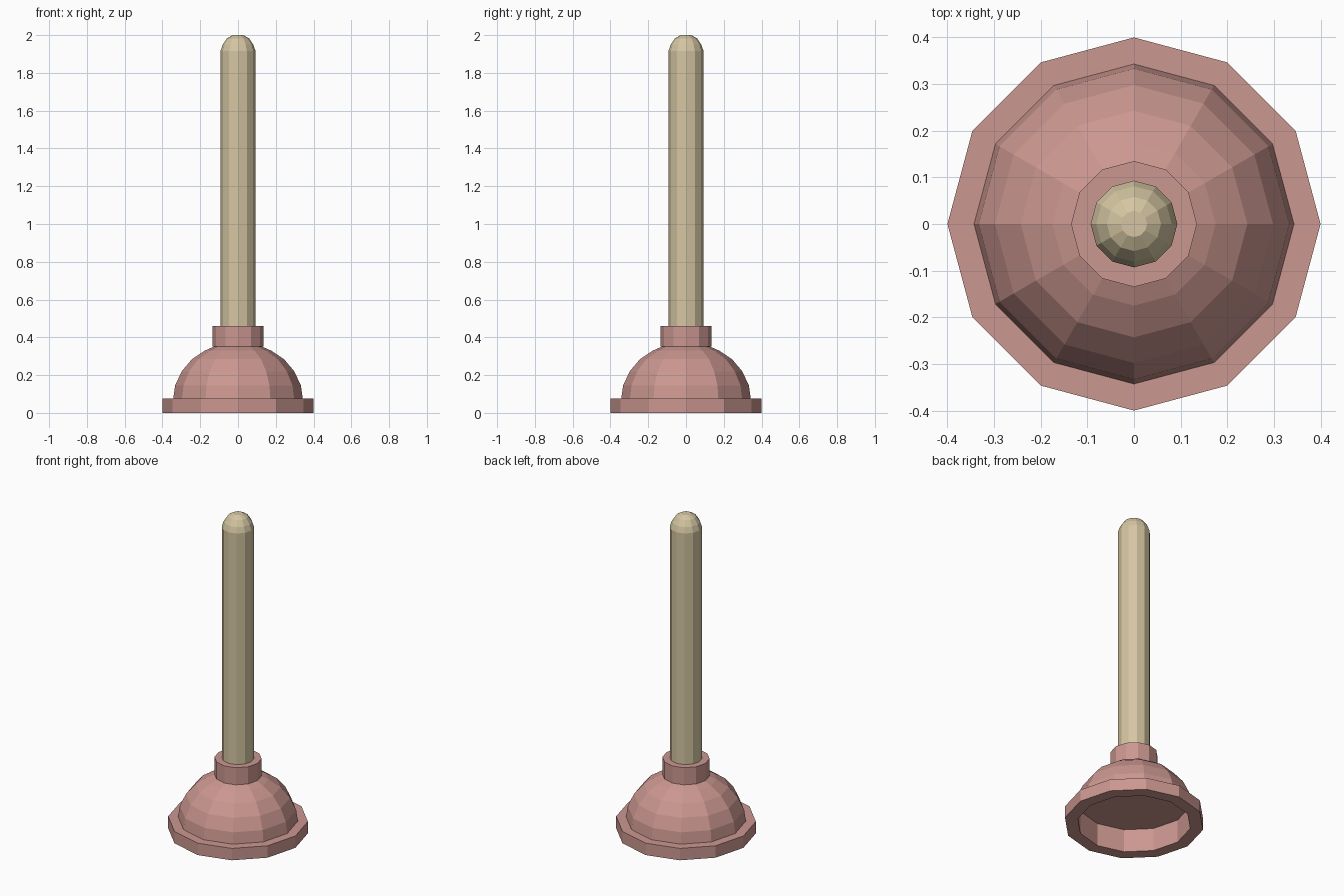
import bpy, bmesh
from math import cos, sin, tau

if "Cube" in bpy.data.objects:
    bpy.data.objects.remove(bpy.data.objects["Cube"])

SIDES = 12


def lathe(name, profile, color):
    """Revolve an (r, z) profile into a closed flat-faced solid, capping both ends."""
    bm = bmesh.new()
    rings = [[bm.verts.new((r * cos(tau * i / SIDES), r * sin(tau * i / SIDES), z))
              for i in range(SIDES)] for r, z in profile]
    for a, b in zip(rings, rings[1:]):
        for i in range(SIDES):
            j = (i + 1) % SIDES
            bm.faces.new((a[i], a[j], b[j], b[i]))
    bm.faces.new(rings[0])
    bm.faces.new(rings[-1])
    bmesh.ops.recalc_face_normals(bm, faces=bm.faces)
    mesh = bpy.data.meshes.new(name)
    bm.to_mesh(mesh)
    bm.free()
    mat = bpy.data.materials.new(name + "_material")
    mat.diffuse_color = color
    mat.use_nodes = True
    mat.node_tree.nodes["Principled BSDF"].inputs["Base Color"].default_value = mat.diffuse_color
    mesh.materials.append(mat)
    obj = bpy.data.objects.new(name, mesh)
    bpy.context.collection.objects.link(obj)
    return obj


# Rubber cup: recess ceiling, inner wall, flange, dome, collar
lathe("rubber_cup", [
    (0.325, 0.145), (0.325, 0.0),
    (0.40, 0.0), (0.40, 0.075), (0.343, 0.075),
    (0.333, 0.145), (0.298, 0.22), (0.243, 0.285), (0.175, 0.33), (0.125, 0.352),
    (0.135, 0.352), (0.135, 0.46),
], (0.60, 0.31, 0.28, 1))

# Wooden handle with rounded tip
lathe("handle", [
    (0.093, 0.40), (0.093, 1.915), (0.081, 1.95), (0.058, 1.983), (0.028, 2.0),
], (0.66, 0.56, 0.36, 1))
